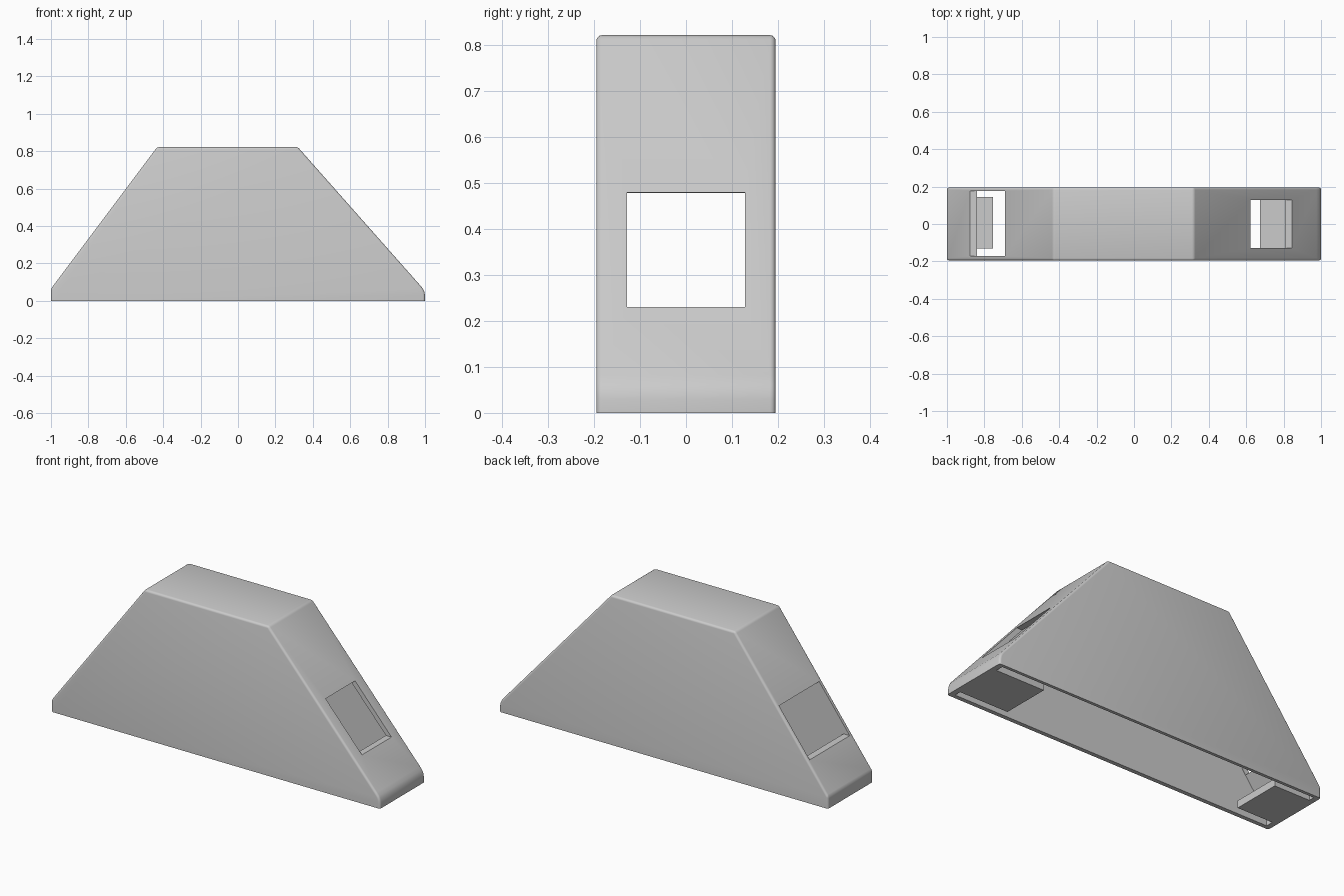
import bpy, bmesh

cube = bpy.data.objects.get("Cube")
if cube:
    bpy.data.objects.remove(cube, do_unlink=True)

grey = bpy.data.materials.new("plain grey")
grey.use_nodes = True
colour = (0.6, 0.6, 0.6, 1)
grey.diffuse_color = colour
grey.node_tree.nodes["Principled BSDF"].inputs["Base Color"].default_value = colour


def prism(name, profile, y0, y1, bevel=0):
    """Extrude an xz profile along y, optionally rounding all but the bottom rim."""
    bm = bmesh.new()
    face = bm.faces.new([bm.verts.new((x, y0, z)) for x, z in profile])
    new = bmesh.ops.extrude_face_region(bm, geom=[face])["geom"]
    bmesh.ops.translate(bm, vec=(0, y1 - y0, 0),
                        verts=[v for v in new if isinstance(v, bmesh.types.BMVert)])
    bmesh.ops.recalc_face_normals(bm, faces=bm.faces)
    if bevel:
        def rounded(e):
            a, b = e.verts
            along_y = abs(a.co.y - b.co.y) > 0.01
            in_nose = along_y and a.co.x > 0.9
            return max(a.co.z, b.co.z) > 0.001 and not in_nose
        bmesh.ops.bevel(bm, geom=[e for e in bm.edges if rounded(e)], offset=bevel,
                        segments=4, profile=0.5, affect='EDGES', clamp_overlap=True)
    mesh = bpy.data.meshes.new(name)
    bm.to_mesh(mesh)
    bm.free()
    mesh.materials.append(grey)
    obj = bpy.data.objects.new(name, mesh)
    bpy.context.collection.objects.link(obj)
    return obj


def box(name, x0, x1, y0, y1, z0, z1):
    return prism(name, [(x0, z0), (x1, z0), (x1, z1), (x0, z1)], y0, y1)


def cut(target, cutter):
    mod = target.modifiers.new("cut", 'BOOLEAN')
    mod.operation = 'DIFFERENCE'
    mod.solver = 'EXACT'
    mod.object = cutter
    bpy.context.view_layer.objects.active = target
    bpy.ops.object.modifier_apply(modifier=mod.name)
    bpy.data.objects.remove(cutter, do_unlink=True)


# Trapezoid cover with a rounded nose at its left end
cover = prism("cover", [(-1, 0), (1, 0), (1, 0.03), (0.996, 0.05), (0.988, 0.066),
                        (0.975, 0.082), (0.32, 0.822), (-0.432, 0.822), (-1, 0.065)],
              -0.195, 0.195, bevel=0.012)

# Hollow inside, open at the bottom
cut(cover, prism("hollow", [(-0.97, -0.1), (0.97, -0.1), (0.97, 0.05), (0.31, 0.792),
                            (-0.415, 0.792), (-0.97, 0.055)], -0.172, 0.178))

# Windows through the two slopes
cut(cover, box("left_window", 0.5, 1.1, -0.128, 0.128, 0.23, 0.48))
cut(cover, box("right_window", -1.1, -0.5, -0.171, 0.177, 0.23, 0.478))

# Floor tabs at both ends
box("left_floor_tab", 0.675, 0.975, -0.135, 0.135, 0, 0.04)
box("right_floor_tab", -0.975, -0.755, -0.13, 0.145, 0, 0.04)

bpy.ops.object.select_all(action='DESELECT')
cover.select_set(True)
bpy.context.view_layer.objects.active = cover
bpy.ops.object.shade_smooth_by_angle(angle=0.55)
